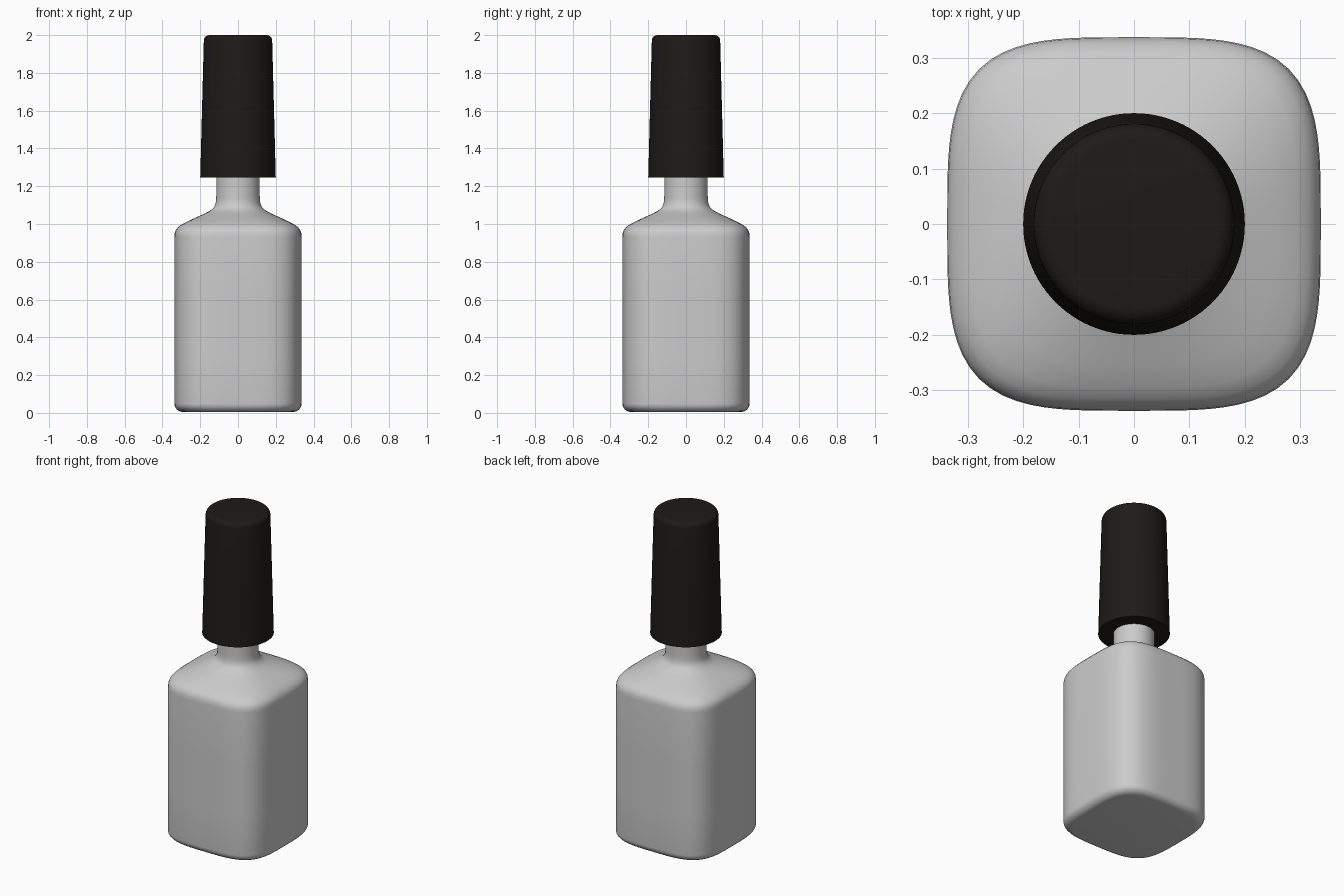
import bpy, bmesh, math

if "Cube" in bpy.data.objects:
    bpy.data.objects.remove(bpy.data.objects["Cube"])


def loft(name, sections, segs=96):
    """Stack closed rings (half_width, z, superellipse exponent) and cap both ends."""
    bm = bmesh.new()
    rings = []
    for r, z, n in sections:
        ring = []
        for i in range(segs):
            a = 2 * math.pi * i / segs
            c, s = math.cos(a), math.sin(a)
            k = r / (abs(c) ** n + abs(s) ** n) ** (1 / n)
            ring.append(bm.verts.new((k * c, k * s, z)))
        rings.append(ring)
    for lo, hi in zip(rings, rings[1:]):
        for i in range(segs):
            j = (i + 1) % segs
            bm.faces.new((lo[i], lo[j], hi[j], hi[i]))
    bm.faces.new(rings[0][::-1])
    bm.faces.new(rings[-1])
    mesh = bpy.data.meshes.new(name)
    bm.to_mesh(mesh)
    bm.free()
    obj = bpy.data.objects.new(name, mesh)
    bpy.context.collection.objects.link(obj)
    bpy.ops.object.select_all(action='DESELECT')
    obj.select_set(True)
    bpy.context.view_layer.objects.active = obj
    bpy.ops.object.shade_smooth_by_angle(angle=math.radians(35))
    return obj


def fillet(cx, cz, r, a0, a1, steps=6):
    """Arc points for a rounded profile corner."""
    return [(cx + r * math.cos(a), cz + r * math.sin(a))
            for a in (math.radians(a0 + (a1 - a0) * i / steps) for i in range(steps + 1))]


# Glass bottle: rounded-square body blending to a round neck
SQUARE = 3.7
profile = fillet(0.292, 0.05, 0.045, -90, 0)
profile += [(0.337, 0.30), (0.337, 0.60), (0.337, 0.93)]
profile += [(0.335, 0.952), (0.328, 0.970), (0.315, 0.985), (0.295, 1.000),
            (0.254, 1.020), (0.215, 1.038), (0.175, 1.056), (0.148, 1.070),
            (0.130, 1.085), (0.120, 1.103), (0.116, 1.125), (0.115, 1.15), (0.115, 1.26)]


def exponent(r):
    t = min(max((r - 0.125) / (0.31 - 0.125), 0), 1)
    return 2 + (SQUARE - 2) * t


loft("bottle", [(r, z, exponent(r)) for r, z in profile])

# Tapered black cap with a softened top rim
cap_profile = [(0.200, 1.245), (0.1985, 1.30), (0.190, 1.63)]
cap_profile += fillet(0.151, 1.97, 0.030, 0, 90)
cap = loft("cap", [(r, z, 2) for r, z in cap_profile])

black = bpy.data.materials.new("black_plastic")
black.diffuse_color = (0.012, 0.011, 0.009, 1)
black.use_nodes = True
black.node_tree.nodes["Principled BSDF"].inputs["Base Color"].default_value = black.diffuse_color
cap.data.materials.append(black)
